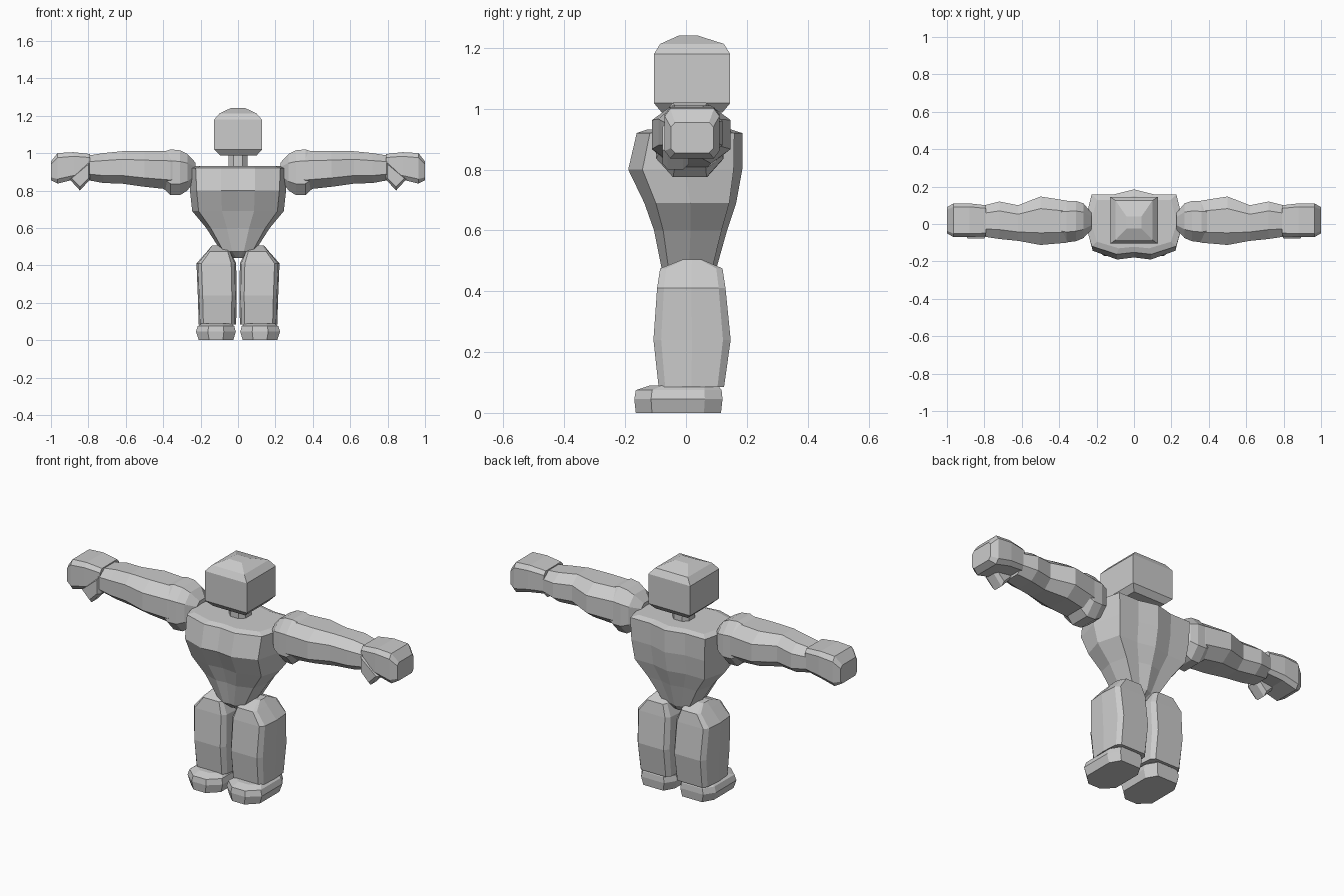
import bpy, bmesh

mat = bpy.data.materials.new("plain grey")
mat.diffuse_color = (0.6, 0.6, 0.6, 1)

# Unit cross-sections, spanning -1..1 in both directions
SQUARE = [(-1, -1), (1, -1), (1, 1), (-1, 1)]
OCT = [(-.5, -1), (.5, -1), (1, -.5), (1, .5), (.5, 1), (-.5, 1), (-1, .5), (-1, -.5)]
BOXY = [(-.8, -1), (.8, -1), (1, -.7), (1, .7), (.8, 1), (-.8, 1), (-1, .7), (-1, -.7)]
LEG = [(-.75, -1), (.75, -1), (.93, -.8), (1, 0), (.93, .8), (.75, 1),
       (-.75, 1), (-.93, .8), (-1, 0), (-.93, -.8)]
FOOT = [(-.4, -1), (.4, -1), (1, -.62), (1, .6), (.65, 1), (-.65, 1), (-1, .6), (-1, -.62)]
HALF = [(.35, -1), (.86, -.75), (1, 0), (.86, .85), (.4, .85)]
TORSO = [(0, -.94)] + HALF + [(0, 1)] + [(-x, y) for x, y in reversed(HALF)]


def loft(name, section, stations, axis="z", mirror=False):
    """Skin a section through stations (position, a_min, a_max, b_min, b_max)."""
    bm = bmesh.new()
    rings = []
    for p, a0, a1, b0, b1 in stations:
        ring = []
        for u, v in section:
            a, b = (a0 + a1 + u * (a1 - a0)) / 2, (b0 + b1 + v * (b1 - b0)) / 2
            co = {"z": (a, b, p), "x": (p, a, b), "y": (a, p, b)}[axis]
            ring.append(bm.verts.new(co))
        rings.append(ring)
    n = len(section)
    for r, s in zip(rings, rings[1:]):
        for i in range(n):
            j = (i + 1) % n
            bm.faces.new((r[i], r[j], s[j], s[i]))
    bm.faces.new(rings[0])
    bm.faces.new(rings[-1])
    bmesh.ops.recalc_face_normals(bm, faces=bm.faces)
    me = bpy.data.meshes.new(name)
    bm.to_mesh(me)
    bm.free()
    me.materials.append(mat)
    ob = bpy.data.objects.new(name, me)
    bpy.context.collection.objects.link(ob)
    if mirror:
        ob.modifiers.new("mirror", "MIRROR").use_mirror_merge = False
    return ob


# Head and neck
loft("head", SQUARE, [(.988, -.095, .1, -.08, .12), (1.018, -.127, .127, -.105, .145),
                      (1.18, -.127, .127, -.105, .145), (1.213, -.098, .098, -.085, .125),
                      (1.24, -.04, .04, -.025, .04)])
loft("neck", OCT, [(.9, -.05, .05, -.03, .07), (1.02, -.05, .05, -.03, .07)])

# Torso, tapering to the hips
loft("torso", TORSO, [(.44, -.03, .03, -.04, .07), (.475, -.09, .09, -.08, .10),
                      (.60, -.17, .17, -.105, .135), (.69, -.245, .245, -.137, .165),
                      (.80, -.257, .257, -.19, .185), (.92, -.263, .263, -.162, .185),
                      (.931, -.23, .23, -.13, .15)])

# Legs and feet
loft("leg", LEG, [(.085, .01, .21, -.09, .125), (.24, .007, .215, -.107, .147),
                  (.41, .01, .222, -.095, .13), (.475, .04, .165, -.085, .12),
                  (.505, .06, .14, -.01, .05)], mirror=True)
foot = loft("foot", FOOT, [(0, .025, .21, -.165, .115), (.045, .012, .225, -.17, .12),
                           (.075, .02, .215, -.165, .117), (.09, .04, .195, -.12, .105)],
            mirror=True)

# Shoulders and arms along x
loft("shoulder", OCT, [(.228, -.03, .06, .86, .95), (.27, -.075, .11, .80, .995),
                       (.31, -.092, .123, .775, 1.015), (.36, -.098, .123, .775, 1.02),
                       (.42, -.08, .11, .83, 1.0)], "x", True)
loft("arm", OCT, [(.33, -.09, .11, .82, 1.0), (.36, -.10, .125, .805, 1.01),
                  (.50, -.112, .147, .82, 1.01), (.62, -.09, .10, .837, 1.01),
                  (.72, -.08, .12, .84, 1.0), (.80, -.068, .10, .855, .987)], "x", True)

# Fists
loft("hand", BOXY, [(.79, -.065, .10, .87, .995), (.88, -.07, .11, .858, 1.005),
                    (.965, -.07, .11, .837, 1.0), (1.0, -.05, .09, .855, .955)], "x", True)

# Thumbs, hanging below the front of the fist
THUMB = [(-1, 1), (1, -.25), (0, -1), (-1, -.25)]
loft("thumb", THUMB, [(-.078, .80, .89, .82, .94), (-.06, .79, .90, .80, .96),
                      (-.01, .79, .90, .80, .96), (.01, .80, .89, .82, .94)], "y", True)
